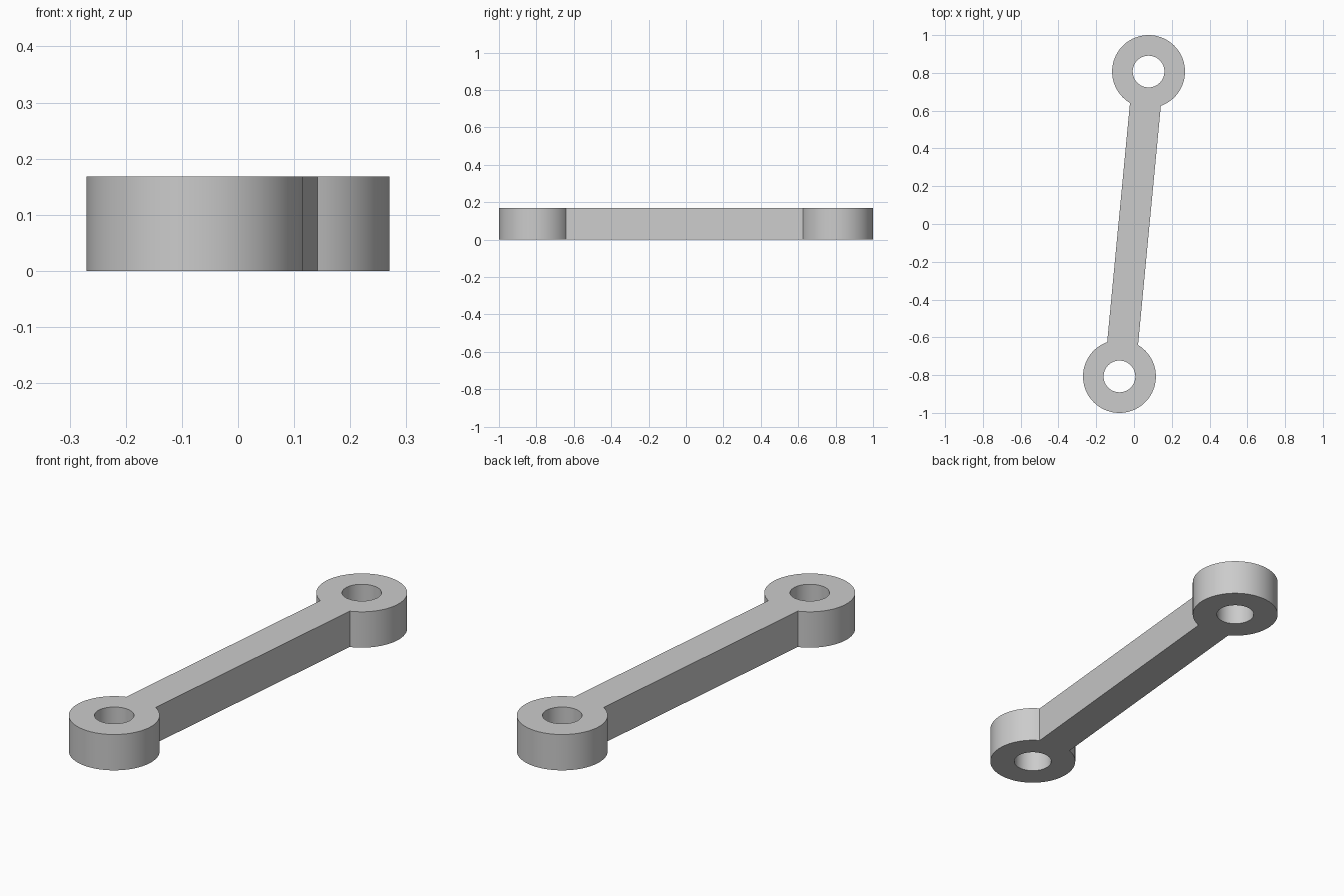
import bpy, bmesh, math
from mathutils import Vector, Matrix

cube = bpy.data.objects.get("Cube")
if cube:
    bpy.data.objects.remove(cube, do_unlink=True)

HEIGHT = 0.168
EYE_R, HOLE_R, BAR_HALF = 0.193, 0.084, 0.082
END = Vector((0.077, 0.807))
REACH = END.length
TILT = -math.atan2(END.x, END.y)

grey = bpy.data.materials.new("plain grey")
grey.use_nodes = True
grey.diffuse_color = (0.6, 0.6, 0.6, 1)
grey.node_tree.nodes["Principled BSDF"].inputs["Base Color"].default_value = (0.6, 0.6, 0.6, 1)


def arc(centre_y, radius, start, sweep, count):
    """Points along an arc centred on the link axis."""
    return [(radius * math.cos(start + sweep * i / count),
             centre_y + radius * math.sin(start + sweep * i / count), 0)
            for i in range(count + 1)]


def add_loop(bm, points):
    verts = [bm.verts.new(p) for p in points]
    return [bm.edges.new((v, verts[i - 1])) for i, v in enumerate(verts)]


bm = bmesh.new()

# Outline: two round eyes joined by a straight bar
gap = math.asin(BAR_HALF / EYE_R)
sweep = 2 * math.pi - 2 * gap
outline = (arc(REACH, EYE_R, -math.pi / 2 + gap, sweep, 64)
           + arc(-REACH, EYE_R, math.pi / 2 + gap, sweep, 64))
edges = add_loop(bm, outline)

# Pin holes through both eyes
for y in (REACH, -REACH):
    edges += add_loop(bm, arc(y, HOLE_R, 0, 2 * math.pi, 48)[:-1])

# Fill the flat profile and extrude it to full thickness
bmesh.ops.triangle_fill(bm, use_beauty=True, use_dissolve=False, edges=edges)
result = bmesh.ops.extrude_face_region(bm, geom=bm.faces[:], use_keep_orig=True)
top = [g for g in result["geom"] if isinstance(g, bmesh.types.BMVert)]
bmesh.ops.translate(bm, verts=top, vec=(0, 0, HEIGHT))
bmesh.ops.recalc_face_normals(bm, faces=bm.faces[:])
bmesh.ops.rotate(bm, verts=bm.verts[:], matrix=Matrix.Rotation(TILT, 3, "Z"))

mesh = bpy.data.meshes.new("connecting_link")
bm.to_mesh(mesh)
bm.free()
mesh.materials.append(grey)
link = bpy.data.objects.new("connecting_link", mesh)
bpy.context.collection.objects.link(link)

# Smooth round walls, crisp rims
bpy.ops.object.select_all(action="DESELECT")
link.select_set(True)
bpy.context.view_layer.objects.active = link
bpy.ops.object.shade_smooth_by_angle(angle=math.radians(30))
